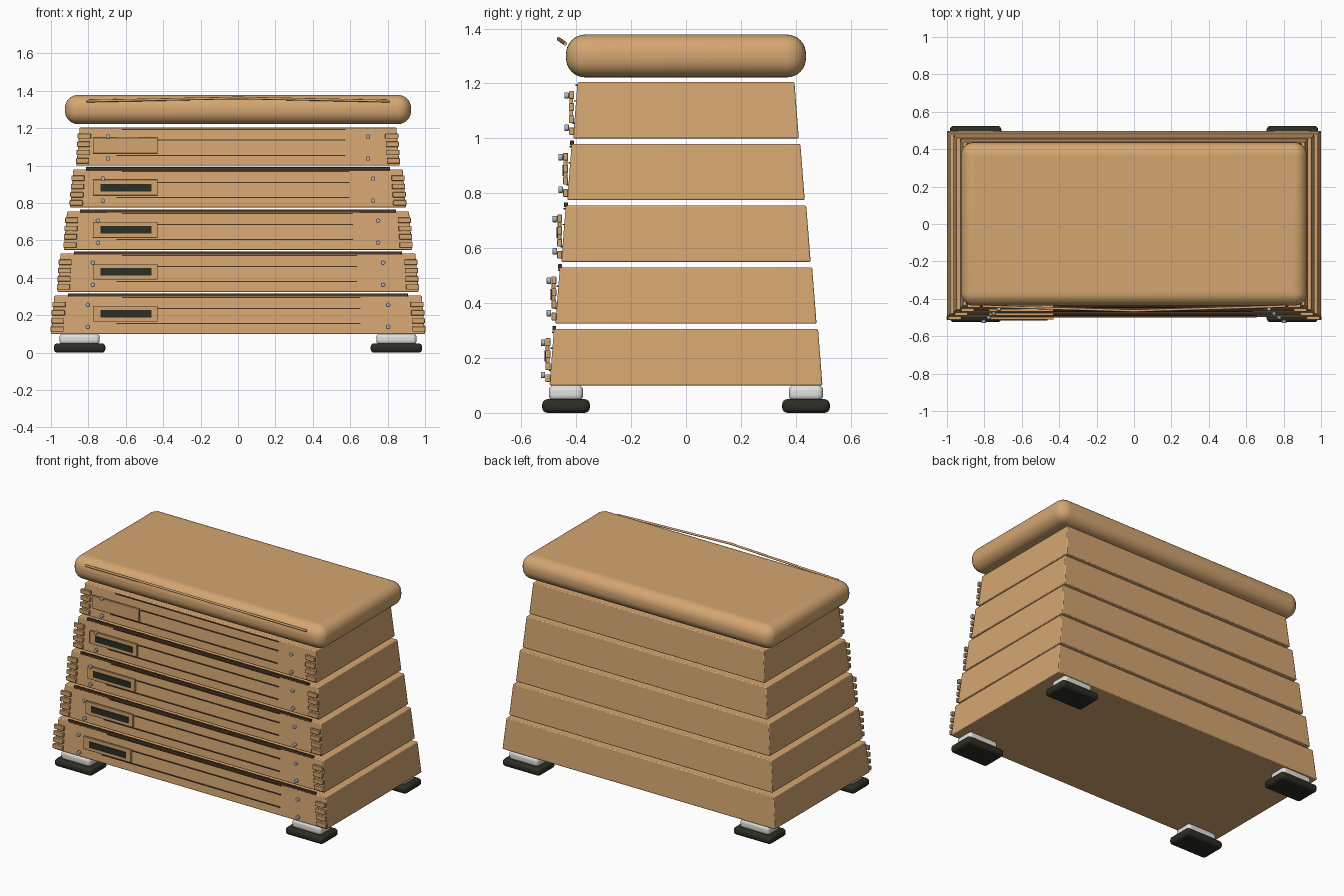
import bpy
from mathutils import Vector

cube = bpy.data.objects.get("Cube")
if cube:
    bpy.data.objects.remove(cube, do_unlink=True)


def material(name, rgb, rough=0.6):
    m = bpy.data.materials.new(name)
    m.use_nodes = True
    m.diffuse_color = (*rgb, 1)
    node = m.node_tree.nodes["Principled BSDF"]
    node.inputs["Base Color"].default_value = (*rgb, 1)
    node.inputs["Roughness"].default_value = rough
    return m


WOOD = material("light wood", (0.66, 0.38, 0.165))
BROWN = material("dark brown", (0.075, 0.04, 0.02))
BLACK = material("black rubber", (0.025, 0.027, 0.017))
WHITE = material("white plastic", (0.75, 0.75, 0.73))
STEEL = material("steel", (0.42, 0.48, 0.55))


def finish(ob, name, mat, bevel=0, segments=2):
    ob.name = name
    ob.data.materials.append(mat)
    if bevel:
        mod = ob.modifiers.new("rounded edges", 'BEVEL')
        mod.width = bevel
        mod.segments = segments
        mod.limit_method = 'NONE'
        bpy.ops.object.shade_smooth_by_angle()
    return ob


def box(name, center, size, mat, bevel=0, segments=2):
    bpy.ops.mesh.primitive_cube_add(size=1, location=center)
    ob = bpy.context.object
    for v in ob.data.vertices:
        v.co *= Vector(size)
    return finish(ob, name, mat, bevel, segments)


def bolt(name, center):
    bpy.ops.mesh.primitive_cylinder_add(vertices=16, radius=0.012, depth=0.016,
                                        location=center, rotation=(1.5708, 0, 0))
    finish(bpy.context.object, name, STEEL, 0.003)


# Feet: white block on a rubber pad at each corner
for sx, side in ((1, "left"), (-1, "right")):
    for sy, end in ((1, "back"), (-1, "front")):
        x, y = 0.847 * sx, 0.437 * sy
        box(f"{end}_{side}_foot_pad", (x, y, 0.025), (0.276, 0.174, 0.05), BLACK, 0.02, 4)
        box(f"{end}_{side}_foot_block", (x, y, 0.073), (0.215, 0.125, 0.058), WHITE, 0.02, 4)

# Stacked tapered sections with their front fittings
for i in range(5):
    z = 0.1 + 0.225 * i
    hx, hy = 1.0 - 0.034 * i, 0.497 - 0.0215 * i
    body = box(f"section_{i + 1}", (0, 0, z + 0.1025), (2 * hx, 2 * hy, 0.205), WOOD)
    for v in body.data.vertices:
        if v.co.z > 0:
            v.co.x *= (hx - 0.018) / hx
            v.co.y *= (hy - 0.016) / hy
    mod = body.modifiers.new("rounded edges", 'BEVEL')
    mod.width = 0.005
    mod.segments = 2
    bpy.ops.object.shade_smooth_by_angle()

    # Finger joints and bolts
    front = -hy - 0.006
    for s, side in ((1, "left"), (-1, "right")):
        for k in range(4):
            box(f"section_{i + 1}_{side}_finger_{k + 1}",
                (s * (hx - 0.033 - 0.003 * k % 2), front, z + 0.026 + 0.044 * k),
                (0.07, 0.018, 0.028), WOOD, 0.003)
        for h in (0.038, 0.156):
            bolt(f"section_{i + 1}_{side}_bolt", (s * (0.803 - 0.027 * i), front - 0.018, z + h))

    # Handhold panel with its dark slot
    box(f"section_{i + 1}_panel", (-0.603, front - 0.001, z + 0.108),
        (0.346, 0.014, 0.084), WOOD, 0.002)
    if i < 4:
        box(f"section_{i + 1}_slot", (-0.598, front - 0.009, z + 0.107),
            (0.272, 0.006, 0.04), BLACK)

    # Wood grain lines
    right = 0.655 - 0.02 * i
    for h, left in ((0.194, -0.62), (0.136, -0.43), (0.055, -0.65)):
        box(f"section_{i + 1}_grain", ((left + right) / 2, -hy + 0.08 * h - 0.003, z + h),
            (right - left, 0.008, 0.005), BROWN)

    # Seam strip along the upper front edge
    if i < 4:
        box(f"seam_strip_{i + 1}", (0, -hy + 0.017, z + 0.208),
            (1.816 - 0.063 * i, 0.014, 0.017), BROWN, 0.002)

# Padded top
box("padded_top", (0, 0, 1.3), (1.85, 0.874, 0.156), WOOD, 0.07, 8)

# Bent piping along the front of the padded top
curve = bpy.data.curves.new("top_piping", 'CURVE')
curve.dimensions = '3D'
curve.bevel_depth = 0.007
curve.bevel_resolution = 2
curve.use_fill_caps = True
spline = curve.splines.new('POLY')
spline.points.add(2)
for p, co in zip(spline.points, ((-0.81, -0.44, 1.345), (0, -0.464, 1.362), (0.81, -0.44, 1.345))):
    p.co = (*co, 1)
piping = bpy.data.objects.new("top_piping", curve)
bpy.context.collection.objects.link(piping)
curve.materials.append(WOOD)
